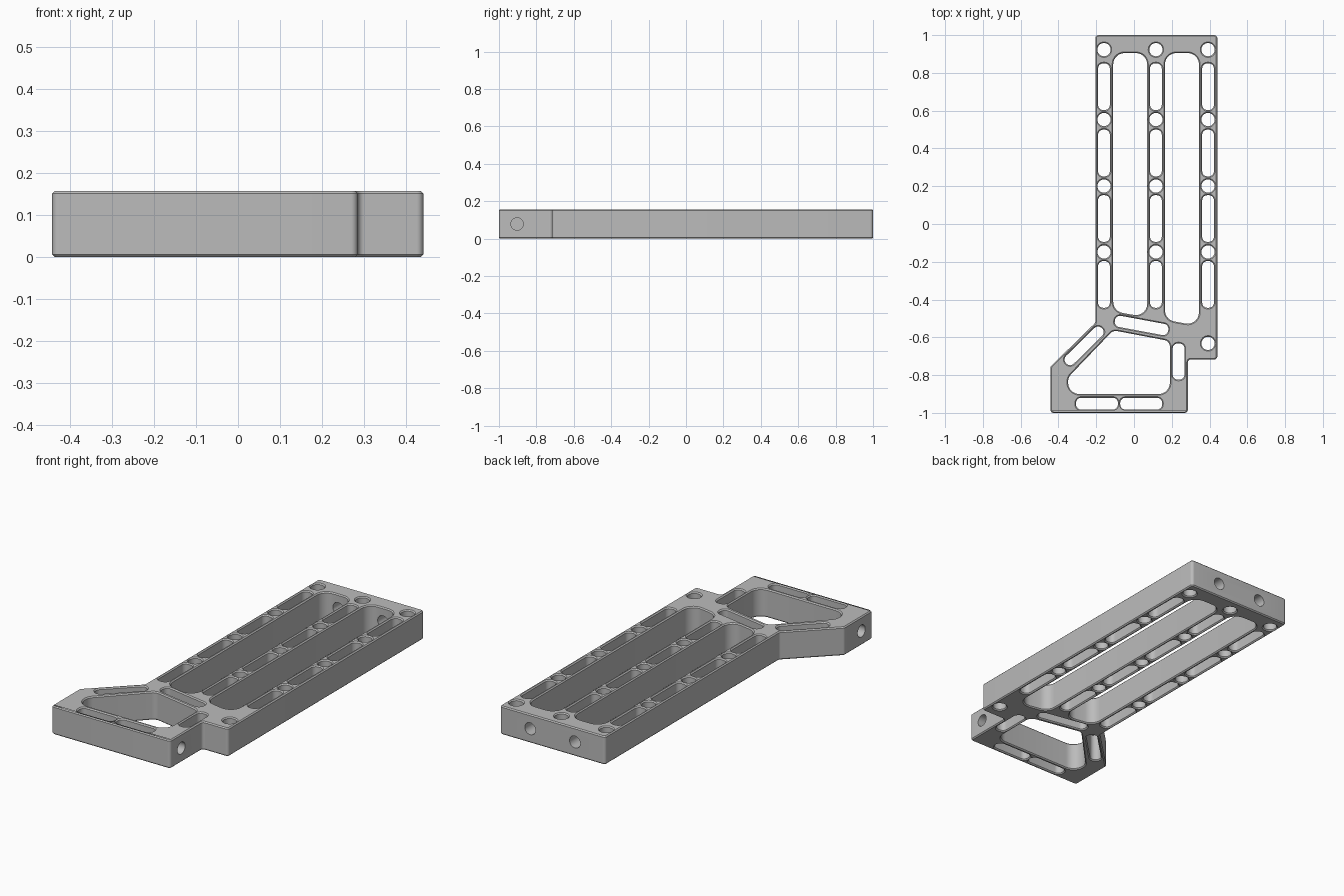
import bpy, bmesh, math
from mathutils import Vector, Matrix

HEIGHT, CHAMFER = 0.157, 0.006

cube = bpy.data.objects.get("Cube")
if cube:
    bpy.data.objects.remove(cube, do_unlink=True)

grey = bpy.data.materials.new("anodised grey")
grey.use_nodes = True
colour = (0.5, 0.5, 0.5, 1)
grey.diffuse_color = colour
grey.node_tree.nodes["Principled BSDF"].inputs["Base Color"].default_value = colour


def rounded(corners, radius, steps=7):
    """Counter-clockwise polygon (x, y[, own radius]) with filleted corners."""
    out, n = [], len(corners)
    for i, c in enumerate(corners):
        p = Vector(c[:2])
        r = c[2] if len(c) > 2 else radius
        a = (Vector(corners[i - 1][:2]) - p).normalized()
        b = (Vector(corners[(i + 1) % n][:2]) - p).normalized()
        half = a.angle(b) / 2
        centre = p + (a + b).normalized() * r / math.sin(half)
        start = p + a * r / math.tan(half) - centre
        sweep = (math.pi - 2 * half) * (1 if b.cross(a) > 0 else -1)
        for k in range(steps + 1):
            out.append(centre + Matrix.Rotation(sweep * k / steps, 2) @ start)
    return out


def slot(x, y, length, width=0.062, angle=0.0, radius=0.027):
    """Rounded slot, centred at x, y and turned by angle in degrees."""
    l, w = length / 2, width / 2
    turn = Matrix.Rotation(math.radians(angle), 2)
    return [turn @ p + Vector((x, y))
            for p in rounded([(-l, -w), (l, -w), (l, w), (-l, w)], radius)]


def circle(x, y, r=0.035, n=32):
    return [Vector((x + r * math.cos(t), y + r * math.sin(t)))
            for t in (math.tau * k / n for k in range(n))]


def offset(loop, d):
    """Move a loop to its left by d, with mitred corners."""
    out = []
    for i, p in enumerate(loop):
        a = (p - loop[i - 1]).normalized()
        b = (loop[(i + 1) % len(loop)] - p).normalized()
        na, nb = Vector((-a.y, a.x)), Vector((-b.y, b.x))
        out.append(p + (na + nb) * d / (1 + na.dot(nb)))
    return out


# Outer outline
outline = rounded([(-0.442, -1), (0.285, -1), (0.285, -0.717), (0.441, -0.717),
                   (0.441, 1), (-0.205, 1), (-0.205, -0.523), (-0.442, -0.755)], 0.016)

# Large openings
holes = [
    rounded([(-0.11, -0.462), (0.07, -0.494), (0.07, 0.905), (-0.11, 0.905)], 0.06),
    rounded([(0.164, -0.507), (0.344, -0.54), (0.344, 0.905), (0.164, 0.905)], 0.06),
    rounded([(-0.349, -0.9), (0.19, -0.9), (0.19, -0.62, 0.035),
             (-0.11, -0.563, 0.04), (-0.349, -0.812)], 0.06),
]

# Slots and round holes along the three rails
for x in (-0.159, 0.116, 0.392):
    holes += [circle(x, y) for y in (0.923, 0.553, 0.201, -0.148)]
    holes += [slot(x, y, 0.247, angle=90) for y in (0.727, 0.376, 0.029, -0.32)]
holes.append(circle(0.392, -0.632))

# Slots around the foot
holes += [slot(-0.196, -0.951, 0.222), slot(0.038, -0.951, 0.222),
          slot(0.236, -0.728, 0.192, angle=90),
          slot(-0.264, -0.645, 0.265, 0.058, 44.5), slot(0.04, -0.537, 0.287, 0.06, -10.5)]

# Plate: chamfered walls for every loop, then filled top and bottom
bm = bmesh.new()
caps = {0: [], 3: []}
for loop in [outline] + [h[::-1] for h in holes]:
    inset = offset(loop, CHAMFER)
    # Holes run clockwise, so the same shift to the left goes into the metal
    levels = ((inset, 0), (loop, CHAMFER), (loop, HEIGHT - CHAMFER), (inset, HEIGHT))
    rings = [[bm.verts.new((p.x, p.y, z)) for p in pts] for pts, z in levels]
    n = len(loop)
    for low, high in zip(rings, rings[1:]):
        for i in range(n):
            j = (i + 1) % n
            bm.faces.new((low[i], low[j], high[j], high[i]))
    for level in caps:
        ring = rings[level]
        caps[level] += [bm.edges.get((ring[i - 1], ring[i])) for i in range(n)]
for level, edges in caps.items():
    bmesh.ops.triangle_fill(bm, use_beauty=True, edges=edges,
                            normal=(0, 0, 1 if level else -1))
bmesh.ops.recalc_face_normals(bm, faces=bm.faces)
mesh = bpy.data.meshes.new("slotted_plate")
bm.to_mesh(mesh)
bm.free()
mesh.materials.append(grey)
plate = bpy.data.objects.new("slotted_plate", mesh)
bpy.context.collection.objects.link(plate)

# Drilled holes: two through the back wall, one blind in each side of the foot
bm = bmesh.new()
drills = [((x, 0.95, HEIGHT / 2), 'X', 0.2) for x in (-0.02, 0.254)]
drills += [((x, -0.903, HEIGHT / 2), 'Y', 0.18) for x in (0.285, -0.442)]
for centre, axis, depth in drills:
    place = Matrix.Translation(centre) @ Matrix.Rotation(math.pi / 2, 4, axis)
    bmesh.ops.create_cone(bm, cap_ends=True, segments=32, radius1=0.033,
                          radius2=0.033, depth=depth, matrix=place)
drill_mesh = bpy.data.meshes.new("drill_cutter")
bm.to_mesh(drill_mesh)
bm.free()
drill_mesh.materials.append(grey)
drill = bpy.data.objects.new("drill_cutter", drill_mesh)
drill.hide_render = True
bpy.context.collection.objects.link(drill)

cut = plate.modifiers.new("drilled holes", 'BOOLEAN')
cut.operation, cut.solver, cut.object = 'DIFFERENCE', 'EXACT', drill
bpy.ops.object.select_all(action='DESELECT')
bpy.context.view_layer.objects.active = plate
plate.select_set(True)
bpy.ops.object.modifier_apply(modifier=cut.name)
bpy.data.objects.remove(drill, do_unlink=True)
bpy.ops.object.shade_smooth_by_angle(angle=math.radians(30))
